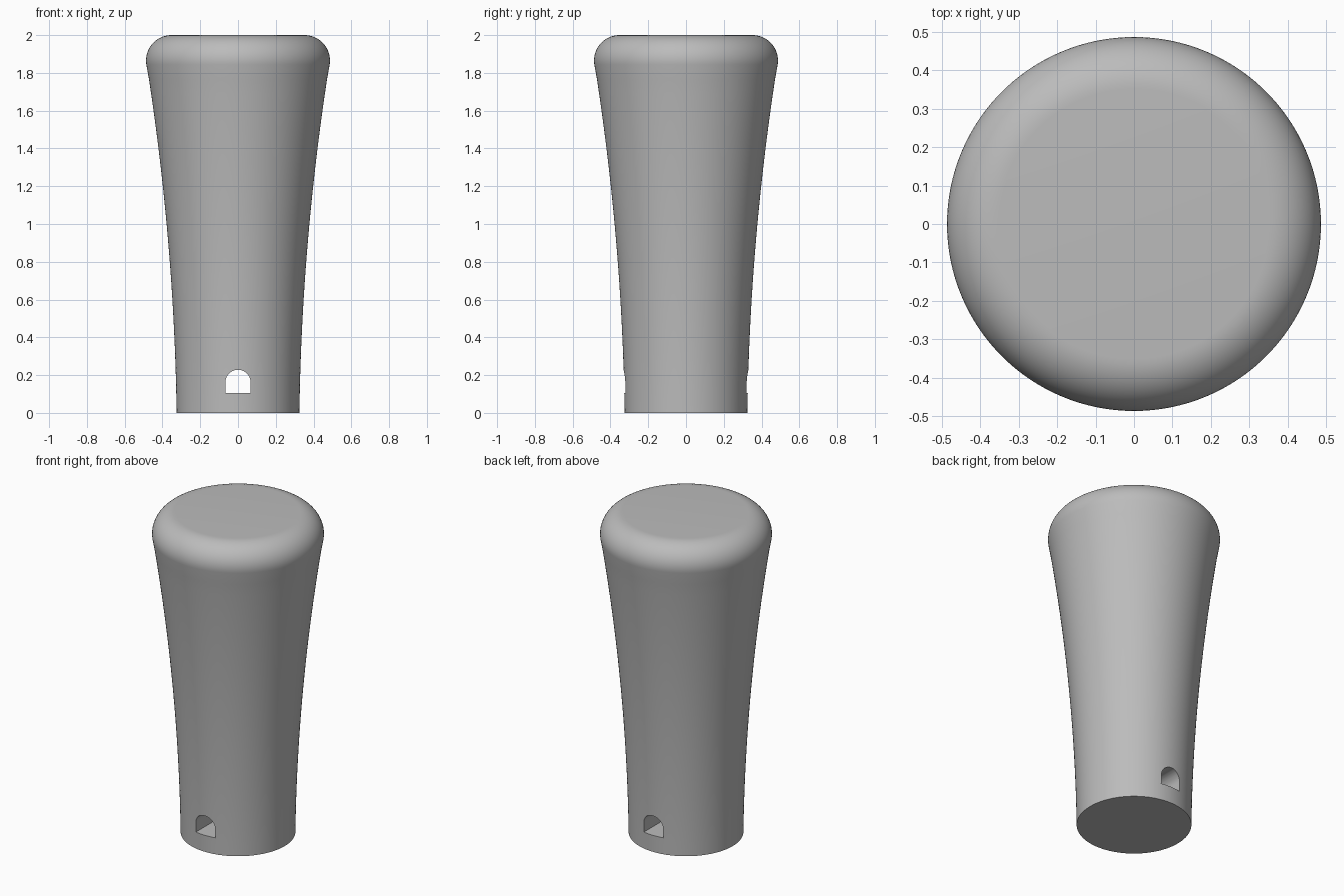
import bpy
import bmesh
from math import sin, cos, pi, radians

cube = bpy.data.objects.get("Cube")
if cube:
    bpy.data.objects.remove(cube)

# Single plain grey
grey = bpy.data.materials.new("plain_grey")
colour = (0.5, 0.5, 0.5, 1)
grey.diffuse_color = colour
grey.use_nodes = True
grey.node_tree.nodes["Principled BSDF"].inputs["Base Color"].default_value = colour


def make_object(name, bm):
    bmesh.ops.recalc_face_normals(bm, faces=bm.faces)
    mesh = bpy.data.meshes.new(name)
    bm.to_mesh(mesh)
    bm.free()
    mesh.materials.append(grey)
    obj = bpy.data.objects.new(name, mesh)
    bpy.context.collection.objects.link(obj)
    return obj


def lathe(name, profile, segments=128):
    """Stack rings of (radius, height) and cap both ends."""
    bm = bmesh.new()
    rings = [[bm.verts.new((r * cos(2 * pi * i / segments),
                            r * sin(2 * pi * i / segments), z))
              for i in range(segments)] for r, z in profile]
    for low, high in zip(rings, rings[1:]):
        for i in range(segments):
            j = (i + 1) % segments
            bm.faces.new((low[i], low[j], high[j], high[i]))
    bm.faces.new(rings[0][::-1])
    bm.faces.new(rings[-1])
    return make_object(name, bm)


def prism(name, outline, depth):
    """Extrude an (x, z) outline along y, centred on y = 0."""
    bm = bmesh.new()
    face = bm.faces.new([bm.verts.new((x, -depth / 2, z)) for x, z in outline])
    moved = bmesh.ops.extrude_face_region(bm, geom=[face])["geom"]
    bmesh.ops.translate(bm, vec=(0, depth, 0),
                        verts=[v for v in moved if isinstance(v, bmesh.types.BMVert)])
    return make_object(name, bm)


# Flared grip: concave side followed by a rounded top rim
side_top, rim = 1.844, 0.135
heights = [side_top * i / 24 for i in range(24)]
profile = [(0.325 + 0.014 * z + 0.039 * z * z, z) for z in heights]
for i in range(17):
    a = radians(-9 + 99 * i / 16)
    profile.append((0.352 + rim * cos(a), 2 - rim + rim * sin(a)))
handle = lathe("handle", profile)

# Arched cross hole running front to back
half = 0.067
arch = [(-half, 0.104), (half, 0.104)]
arch += [(half * cos(pi * i / 24), 0.161 + half * sin(pi * i / 24)) for i in range(25)]
cutter = prism("cross_hole_cutter", arch, 1)
cutter.hide_render = True

cut = handle.modifiers.new("cross_hole", "BOOLEAN")
cut.operation = "DIFFERENCE"
cut.solver = "EXACT"
cut.object = cutter

bpy.ops.object.select_all(action="DESELECT")
handle.select_set(True)
bpy.context.view_layer.objects.active = handle
bpy.ops.object.modifier_apply(modifier=cut.name)
bpy.data.objects.remove(cutter)
bpy.ops.object.shade_smooth_by_angle(angle=radians(30))
